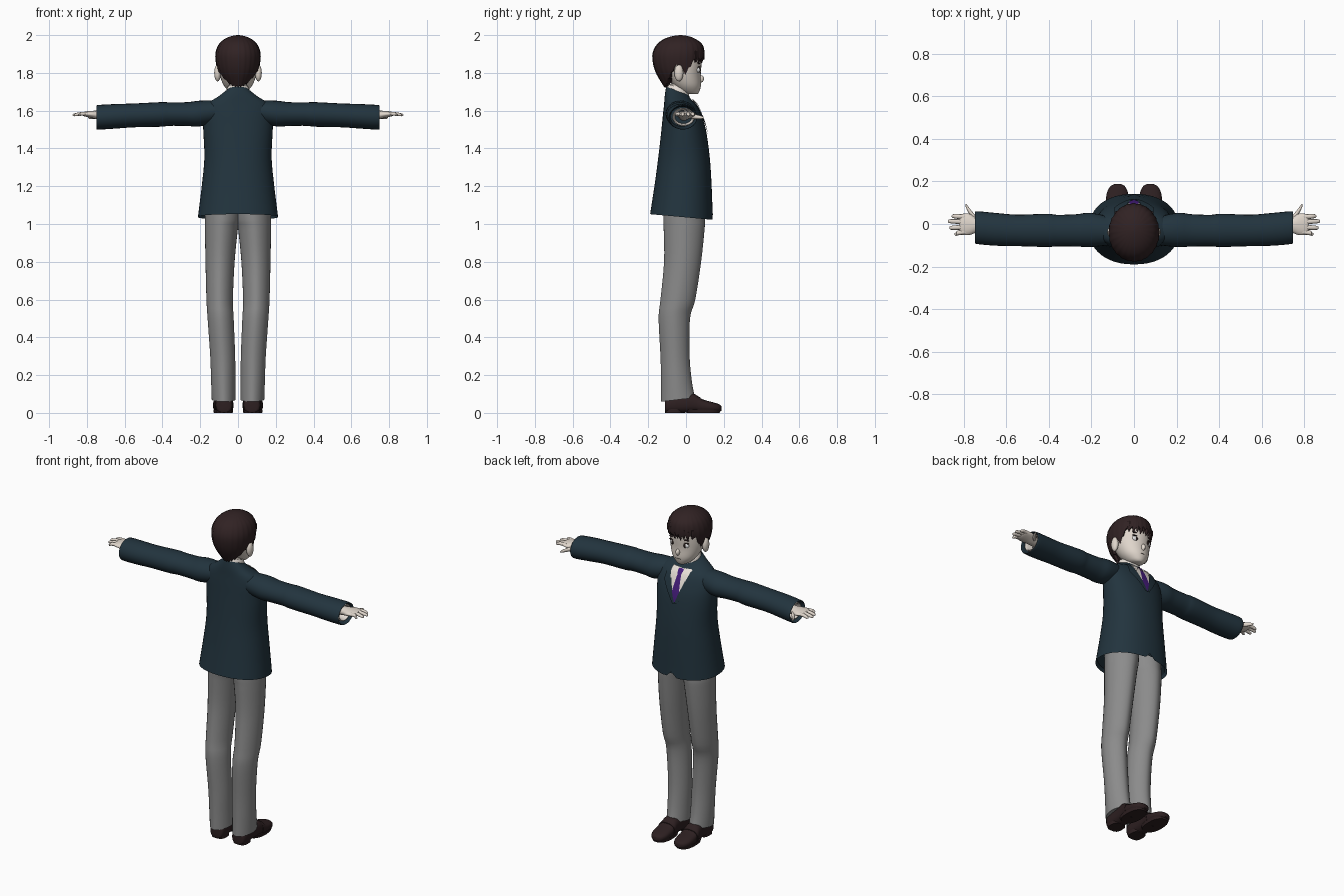
import bpy, bmesh, math
from mathutils import Vector
from mathutils.bvhtree import BVHTree

cube = bpy.data.objects.get("Cube")
if cube:
    bpy.data.objects.remove(cube)


def material(name, r, g, b):
    m = bpy.data.materials.new(name)
    m.use_nodes = True
    m.diffuse_color = (r, g, b, 1)
    m.node_tree.nodes["Principled BSDF"].inputs["Base Color"].default_value = (r, g, b, 1)
    return m


NAVY = material("navy wool", 0.016, 0.034, 0.048)
GREY = material("grey cloth", 0.26, 0.26, 0.26)
HAIR = material("dark brown hair", 0.030, 0.016, 0.017)
SHOE = material("brown leather", 0.026, 0.014, 0.015)
SKIN = material("pale skin", 0.74, 0.67, 0.60)
SHIRT = material("cream shirt", 0.80, 0.74, 0.68)
TIE = material("purple silk", 0.06, 0.012, 0.20)
WHITE = material("eye white", 0.85, 0.85, 0.85)
DARK = material("dark iris", 0.02, 0.012, 0.01)


def grid(name, rows, mat, wrap=True, caps=True, angle=50):
    """Skin a list of equal point rows; close them round and cap the ends if asked."""
    bm = bmesh.new()
    vs = [[bm.verts.new(p) for p in row] for row in rows]
    n = len(rows[0])
    for a, b in zip(vs, vs[1:]):
        for i in range(n if wrap else n - 1):
            j = (i + 1) % n
            bm.faces.new((a[i], a[j], b[j], b[i]))
    if caps:
        bm.faces.new(vs[0])
        bm.faces.new(vs[-1])
    bmesh.ops.recalc_face_normals(bm, faces=bm.faces)
    me = bpy.data.meshes.new(name)
    bm.to_mesh(me)
    bm.free()
    return finish(name, me, mat, angle)


def finish(name, me, mat, angle=50):
    ob = bpy.data.objects.new(name, me)
    bpy.context.collection.objects.link(ob)
    me.materials.append(mat)
    bpy.ops.object.select_all(action="DESELECT")
    bpy.context.view_layer.objects.active = ob
    ob.select_set(True)
    bpy.ops.object.shade_smooth_by_angle(angle=math.radians(angle))
    return ob


def spline(keys, steps):
    """Smooth curve through tuples of numbers."""
    out = []
    for i in range(len(keys) - 1):
        p0, p1 = keys[max(i - 1, 0)], keys[i]
        p2, p3 = keys[i + 1], keys[min(i + 2, len(keys) - 1)]
        for k in range(steps):
            t = k / steps
            out.append([0.5 * (2 * b + (c - a) * t + (2 * a - 5 * b + 4 * c - d) * t * t
                               + (3 * b - a - 3 * c + d) * t ** 3)
                        for a, b, c, d in zip(p0, p1, p2, p3)])
    return out + [list(keys[-1])]


def ring(c, cu, cv, ru, rv, axis, n, e, tilt):
    pts = []
    for i in range(n):
        a = 2 * math.pi * i / n
        ca, sa = math.cos(a), math.sin(a)
        u = cu + ru * math.copysign(abs(ca) ** (2 / e), ca)
        v = cv + rv * math.copysign(abs(sa) ** (2 / e), sa)
        pts.append({"z": (u, v, c + tilt * v), "x": (c, u, v), "y": (u, c, v)}[axis])
    return pts


def loft(name, keys, mat, axis="z", n=24, e=2.0, steps=4, caps=True, edit=None):
    """Keys: position, centre u, centre v, radius u, radius v, optional tilt."""
    keys = [tuple(k) + (0,) * (6 - len(k)) for k in keys]
    rows = [ring(*k[:5], axis, n, e, k[5]) for k in spline(keys, steps)]
    if edit:
        edit(rows)
    return grid(name, rows, mat, caps=caps)


def span(z, half, y0, y1, tilt=0.0):
    return (z, 0, (y0 + y1) / 2, half, (y1 - y0) / 2, tilt)


def ball(name, loc, size, mat):
    bm = bmesh.new()
    bmesh.ops.create_uvsphere(bm, u_segments=16, v_segments=10, radius=1)
    for v in bm.verts:
        v.co = Vector(loc) + Vector(a * b for a, b in zip(v.co, size))
    me = bpy.data.meshes.new(name)
    bm.to_mesh(me)
    bm.free()
    return finish(name, me, mat)


# Jacket body, with a small notch at the front of the hem
def notch(rows):
    rows[0] = [(x, y, z + (max(0, 0.035 - abs(x)) if y > 0 else 0)) for x, y, z in rows[0]]


jacket = loft("jacket_body", [
    span(1.035, .212, -.19, .142, -.09), span(1.2, .192, -.166, .136, -.05),
    span(1.35, .178, -.147, .126), span(1.5, .184, -.13, .105), span(1.58, .185, -.122, .08),
    span(1.635, .165, -.116, .052), span(1.667, .105, -.112, .025, -.15),
    span(1.69, .058, -.105, .012, -.35)], NAVY, n=48, e=2.2, caps=False, edit=notch)
loft("jacket_lining", [span(1.055, .208, -.184, .136, -.09), span(1.1, .17, -.12, .10)],
     NAVY, n=48, caps=False)
me = jacket.data
surface = BVHTree.FromPolygons([v.co for v in me.vertices], [p.vertices for p in me.polygons])


def patch(name, keys, mat, lift, cols=8, rows=6):
    """Cloth panel laid on the chest. Keys: height, left edge, right edge."""
    out = []
    for a, b in zip(keys, keys[1:]):
        for k in range(rows + 1):
            z, x0, x1 = (p + (q - p) * k / rows for p, q in zip(a, b))
            line = []
            for i in range(cols + 1):
                x = x0 + (x1 - x0) * i / cols
                hit = surface.ray_cast(Vector((x, 1, z)), Vector((0, -1, 0)))[0]
                line.append((x, (hit.y if hit else 0.01) + lift, z))
            out.append(line)
    return grid(name, out, mat, wrap=False, caps=False)


# Shirt front, tie, lapels and collar
patch("shirt_front", [(1.655, -.065, .065), (1.58, -.042, .042), (1.475, -.003, .003)], SHIRT, .003)
patch("tie_knot", [(1.655, -.019, .019), (1.625, -.012, .012)], TIE, .009)
patch("tie_blade", [(1.625, -.012, .012), (1.53, -.024, .024), (1.475, -.003, .003)], TIE, .006)
for s, side in ((1, "left"), (-1, "right")):
    patch(side + "_lapel", [(1.65, s * .062, s * .09), (1.58, s * .04, s * .095),
                            (1.465, 0, s * .012)], NAVY, .007)
    patch(side + "_collar_point", [(1.66, s * .012, s * .062), (1.635, s * .026, s * .06),
                                   (1.60, s * .045, s * .05)], SHIRT, .010)
loft("shirt_collar", [span(1.65, .066, -.105, .02, -.3), span(1.69, .062, -.102, .016, -.3),
                      span(1.712, .055, -.094, .008, -.3)], SHIRT, caps=False)
loft("neck", [span(1.6, .05, -.09, .0), span(1.74, .05, -.085, .01)], SKIN)

# Arms, hands, legs and shoes, one set for each side
FINGERS = (("index", .034, .037, .858), ("middle", .010, .013, .875),
           ("ring", -.015, -.018, .868), ("little", -.037, -.048, .845))
for s, side in ((1, "left"), (-1, "right")):
    def limb(name, keys, mat, **kw):
        loft(side + "_" + name, [(s * k[0],) + k[1:] for k in keys], mat, "x", **kw)

    def upright(name, keys, mat, axis="z", **kw):
        loft(side + "_" + name, [(k[0], s * k[1]) + k[2:] for k in keys], mat, axis, **kw)

    limb("sleeve", [(.08, -.035, 1.6, .06, .055), (.2, -.028, 1.585, .08, .068),
                    (.27, -.03, 1.582, .076, .063), (.36, -.031, 1.582, .074, .062),
                    (.41, -.03, 1.58, .078, .065), (.55, -.03, 1.575, .074, .063),
                    (.65, -.025, 1.57, .077, .065), (.738, -.017, 1.565, .077, .065),
                    (.742, -.017, 1.565, .070, .059), (.69, -.02, 1.568, .062, .052)], NAVY)
    limb("shirt_cuff", [(.68, -.015, 1.567, .058, .048), (.734, -.013, 1.567, .058, .048),
                        (.730, -.013, 1.567, .050, .040), (.69, -.013, 1.567, .045, .035)], SHIRT)
    limb("palm", [(.67, -.012, 1.572, .03, .026), (.735, -.006, 1.576, .034, .024),
                  (.775, -.002, 1.580, .05, .019), (.81, -.002, 1.582, .049, .013),
                  (.822, -.002, 1.581, .04, .007)], SKIN)
    for finger, y0, y1, tip in FINGERS:
        limb(finger + "_finger", [(.79, y0, 1.583, .011, .010), (.83, (y0 + y1) / 2, 1.583, .011, .010),
                                  (tip - .008, y1, 1.578, .009, .008), (tip, y1, 1.577, .003, .003)],
             SKIN, n=10)
    limb("thumb", [(.742, .02, 1.572, .016, .013), (.767, .05, 1.568, .016, .012),
                   (.787, .081, 1.564, .011, .008), (.793, .09, 1.563, .003, .003)], SKIN, n=10)

    # Trouser leg has a pinched section for the pressed crease
    upright("trouser_leg", [
        (.075, .076, -.042, .063, .09, .12), (.16, .078, -.05, .064, .082), (.3, .081, -.058, .066, .077),
        (.5, .092, -.062, .069, .083), (.6, .097, -.043, .070, .092), (.8, .095, -.018, .077, .098),
        (.97, .088, -.01, .087, .108), (1.02, .083, -.01, .092, .110), (1.1, .08, -.01, .094, .108)],
        GREY, n=32, e=1.8)
    upright("shoe", [
        (-.112, .074, .038, .02, .03), (-.10, .074, .04, .043, .040), (-.02, .075, .050, .046, .05),
        (.04, .077, .053, .049, .049), (.085, .078, .037, .053, .036), (.14, .078, .030, .051, .027),
        (.175, .077, .026, .036, .020), (.188, .076, .024, .015, .012)], SHOE, "y", e=2.5)
    upright("shoe_heel", [(.0, .074, -.065, .042, .045), (.03, .074, -.065, .042, .045)],
            SHOE, e=3, steps=1)
    upright("shoe_sole", [(.0, .078, .09, .05, .088), (.018, .078, .09, .053, .096)],
            SHOE, e=2.4, steps=1)
    upright("shoe_strap", [(.060, .078, .045, .053, .044), (.078, .078, .040, .055, .041)],
            SHOE, "y", e=2.5, steps=1)

    # Face details
    ball(side + "_ear", (s * .108, -.038, 1.80), (.018, .024, .045), SKIN)
    ball(side + "_eye", (s * .042, .064, 1.815), (.023, .010, .015), WHITE)
    ball(side + "_iris", (s * .041, .069, 1.815), (.010, .007, .013), DARK)
    ball(side + "_eyelid_line", (s * .043, .067, 1.831), (.025, .008, .003), DARK)
    ball(side + "_eyebrow", (s * .043, .068, 1.850), (.025, .007, .004), HAIR)

# Head
loft("head", [span(1.687, .022, .02, .06), span(1.70, .046, -.03, .07), span(1.735, .076, -.07, .079),
              span(1.79, .097, -.11, .078), span(1.85, .105, -.14, .082), span(1.91, .098, -.14, .08),
              span(1.96, .06, -.10, .04)], SKIN, n=32)
ball("nose", (0, .077, 1.768), (.012, .018, .020), SKIN)
ball("mouth", (0, .073, 1.728), (.020, .006, .0025), DARK)

# Hair cap: each column starts at its own hairline height, with a jagged fringe
PROFILE = spline([(1.70, .04, -.10, .04), (1.74, .066, -.125, .07), (1.79, .1, -.155, .085),
                  (1.84, .115, -.173, .092), (1.9, .12, -.178, .099), (1.95, .103, -.155, .087),
                  (1.98, .07, -.115, .05), (1.995, .035, -.07, .01), (2.0, .004, -.034, -.026)], 6)
HAIRLINE = ((-1, 1.722), (-.7, 1.74), (-.3, 1.80), (-.1, 1.835), (.1, 1.83),
            (.22, 1.785), (.4, 1.80), (.55, 1.85), (1, 1.872))


def lookup(table, x):
    for a, b in zip(table, table[1:]):
        if x <= b[0]:
            t = max(0, (x - a[0]) / (b[0] - a[0]))
            return [p + (q - p) * t for p, q in zip(a, b)][1:]
    return table[-1][1:]


COLUMNS, ROWS = 72, 18
hair_rows = []
for r in range(-1, ROWS + 1):
    t = max(r, 0) / ROWS
    line = []
    for i in range(COLUMNS):
        a = 2 * math.pi * i / COLUMNS
        start = lookup(HAIRLINE, math.sin(a))[0] + (0, .012, .02)[i % 3] * (1 if math.sin(a) > 0 else .5)
        z = start + (2.0 - start) * (1 - (1 - t) ** 1.6)
        half, y0, y1 = lookup(PROFILE, z)
        k = (0.84 if r < 0 else 1.0) * (1 - .012 * (i % 3))
        line.append((half * k * math.cos(a), (y0 + y1) / 2 + (y1 - y0) / 2 * k * math.sin(a), z))
    hair_rows.append(line)
grid("hair", hair_rows, HAIR, angle=35)

# Pointed locks hanging over the forehead
for i in range(-4, 5):
    x = i * .02
    y = -.035 + .128 * math.sqrt(1 - (x / .118) ** 2)
    low = 1.855 - .008 * (i % 2)
    loft("fringe_lock_%d" % (i + 5), [(low, x * .95, y - .012, .002, .002), (low + .025, x, y - .006, .010, .007),
                                      (low + .06, x, y - .006, .012, .008)], HAIR, n=8)
